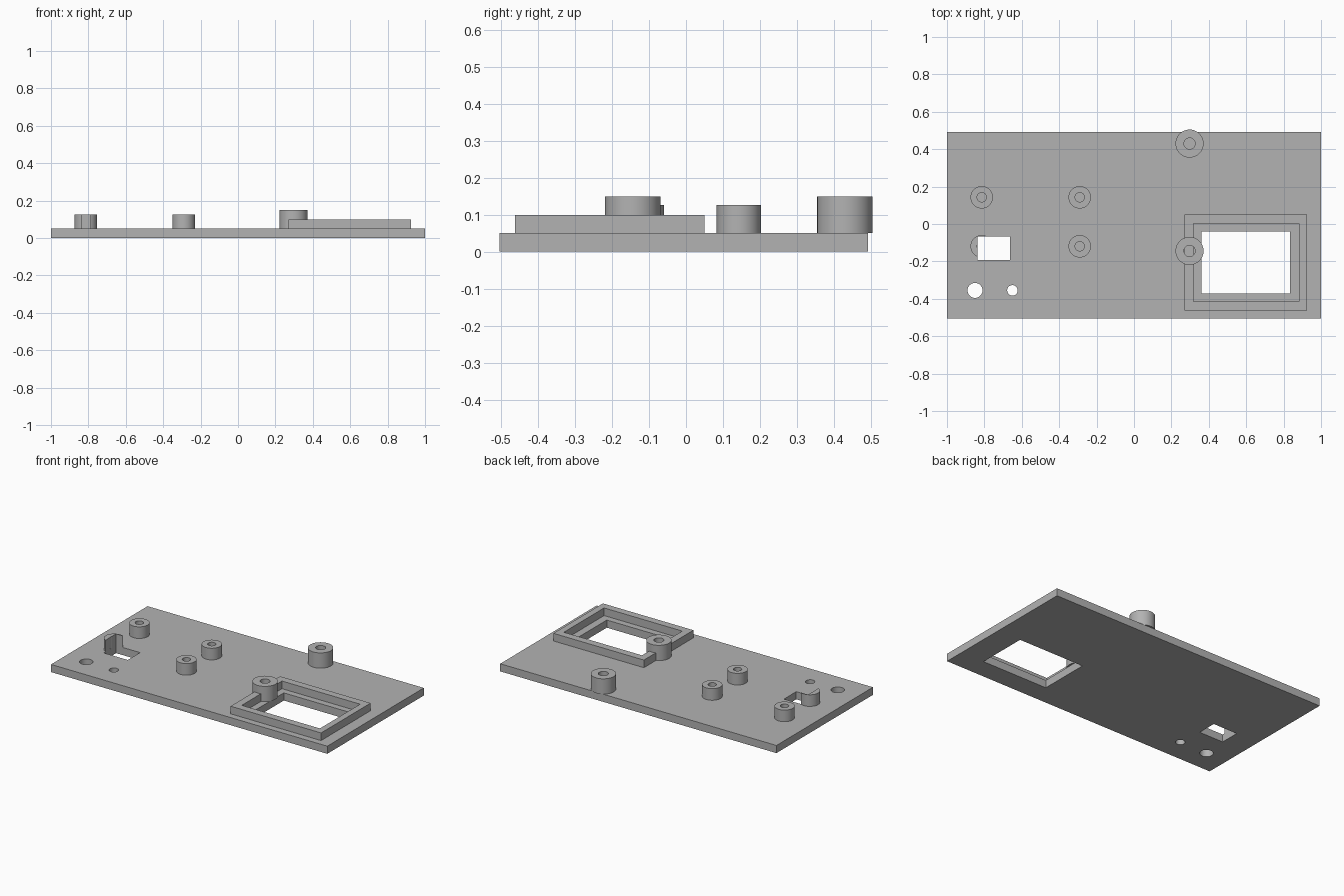
import bpy, bmesh, math

if "Cube" in bpy.data.objects:
    bpy.data.objects.remove(bpy.data.objects["Cube"])

grey = bpy.data.materials.new("plain_grey")
grey.use_nodes = True
colour = (0.45, 0.45, 0.45, 1)
grey.diffuse_color = colour
grey.node_tree.nodes["Principled BSDF"].inputs["Base Color"].default_value = colour

PLATE_TOP = 0.05


def finish(name, bm):
    bmesh.ops.recalc_face_normals(bm, faces=bm.faces)
    mesh = bpy.data.meshes.new(name)
    bm.to_mesh(mesh)
    bm.free()
    mesh.materials.append(grey)
    obj = bpy.data.objects.new(name, mesh)
    bpy.context.collection.objects.link(obj)
    return obj


def box(name, x0, x1, y0, y1, z0, z1):
    bm = bmesh.new()
    bmesh.ops.create_cube(bm, size=1)
    for v in bm.verts:
        v.co.x = x1 if v.co.x > 0 else x0
        v.co.y = y1 if v.co.y > 0 else y0
        v.co.z = z1 if v.co.z > 0 else z0
    return finish(name, bm)


def lathe(name, x, y, profile, steps=48):
    """Turn a closed or axis-to-axis (radius, height) profile around z."""
    bm = bmesh.new()
    verts = [bm.verts.new((x + r, y, z)) for r, z in profile]
    edges = [bm.edges.new(pair) for pair in zip(verts, verts[1:])]
    bmesh.ops.spin(bm, geom=verts + edges, cent=(x, y, 0), axis=(0, 0, 1),
                   angle=math.tau, steps=steps)
    bmesh.ops.remove_doubles(bm, verts=bm.verts, dist=0.0001)
    return finish(name, bm)


def cut(target, cutter):
    """Subtract the cutter, then discard it."""
    cutter.hide_render = True
    mod = target.modifiers.new("cut", "BOOLEAN")
    mod.operation = "DIFFERENCE"
    mod.solver = "EXACT"
    mod.object = cutter
    bpy.context.view_layer.objects.active = target
    bpy.ops.object.modifier_apply(modifier=mod.name)
    bpy.data.objects.remove(cutter)


def smooth(obj):
    bpy.ops.object.select_all(action="DESELECT")
    obj.select_set(True)
    bpy.context.view_layer.objects.active = obj
    bpy.ops.object.shade_smooth_by_angle(angle=math.radians(30))


def post(name, x, y, radius, bore, top):
    # Standoff with a blind bore reaching down to the plate
    return lathe(name, x, y, [(0, PLATE_TOP), (radius, PLATE_TOP), (radius, top),
                              (bore, top), (bore, PLATE_TOP + 0.001),
                              (0, PLATE_TOP + 0.001)])


def small_window():
    return box("small_window_cutter", -0.837, -0.663, -0.193, -0.066, -0.1, 0.3)


# Base plate with two rectangular windows and two round holes
plate = box("base_plate", -1, 1, -0.505, 0.493, 0, PLATE_TOP)
cut(plate, box("screen_window_cutter", 0.36, 0.834, -0.372, -0.04, -0.1, 0.3))
cut(plate, small_window())
for x, r in ((-0.85, 0.04), (-0.65, 0.028)):
    cut(plate, lathe("hole_cutter", x, -0.355,
                     [(0, -0.1), (r, -0.1), (r, 0.2), (0, 0.2)]))
smooth(plate)

# Raised rim around the large window
rim = box("screen_rim", 0.27, 0.925, -0.462, 0.05, PLATE_TOP, 0.1)
cut(rim, box("rim_cutter", 0.317, 0.883, -0.414, 0.002, 0, 0.2))

# Tall posts
for label, y in (("back", 0.43), ("front", -0.144)):
    smooth(post("tall_post_" + label, 0.297, y, 0.075, 0.03, 0.15))

# Short posts, the front outer one is sliced by the small window
for side, x in (("outer", -0.814), ("inner", -0.29)):
    for label, y in (("back", 0.143), ("front", -0.119)):
        p = post("short_post_" + side + "_" + label, x, y, 0.06, 0.025, 0.126)
        if side == "outer" and label == "front":
            cut(p, small_window())
        smooth(p)
